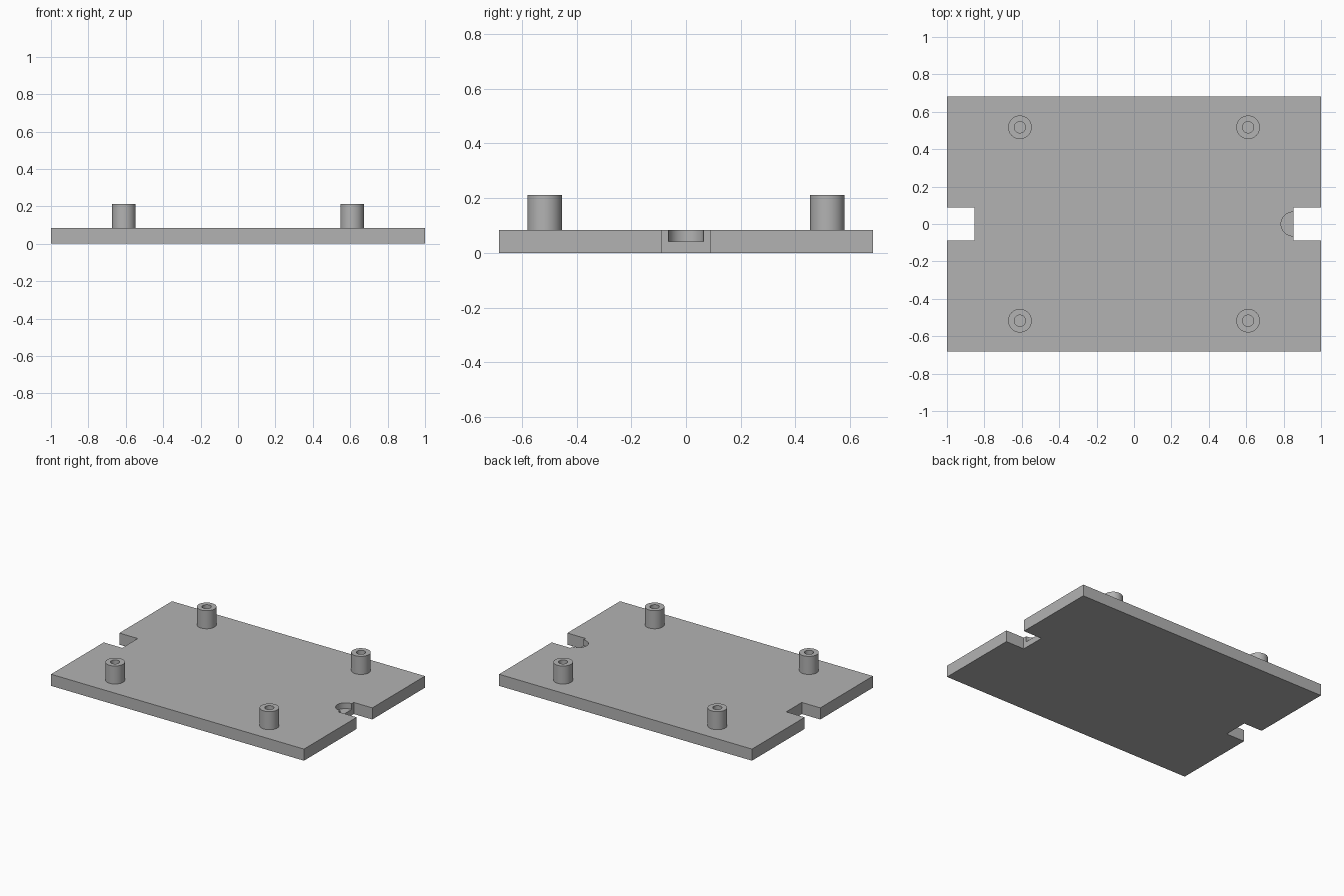
import bpy, bmesh
from math import pi, radians
from mathutils import Vector

cube = bpy.data.objects.get("Cube")
if cube:
    bpy.data.objects.remove(cube, do_unlink=True)

PLATE_TOP, POST_TOP = 0.083, 0.212
HALF_Y, NOTCH_X, NOTCH_Y = 0.683, 0.854, 0.088

grey = bpy.data.materials.new("plain grey")
grey.use_nodes = True
colour = (0.45, 0.45, 0.45, 1)
grey.diffuse_color = colour
grey.node_tree.nodes["Principled BSDF"].inputs["Base Color"].default_value = colour


def add_object(name, bm):
    bmesh.ops.recalc_face_normals(bm, faces=bm.faces)
    mesh = bpy.data.meshes.new(name)
    bm.to_mesh(mesh)
    bm.free()
    mesh.materials.append(grey)
    obj = bpy.data.objects.new(name, mesh)
    bpy.context.collection.objects.link(obj)
    return obj


def smooth(obj):
    bpy.ops.object.select_all(action='DESELECT')
    obj.select_set(True)
    bpy.context.view_layer.objects.active = obj
    bpy.ops.object.shade_smooth_by_angle(angle=radians(30))


# Base plate: outline with a square notch in each short side
right = [(1, -HALF_Y), (1, -NOTCH_Y), (NOTCH_X, -NOTCH_Y),
         (NOTCH_X, NOTCH_Y), (1, NOTCH_Y), (1, HALF_Y)]
outline = right + [(-x, -y) for x, y in right]
bm = bmesh.new()
face = bm.faces.new([bm.verts.new((x, y, 0)) for x, y in outline])
top = bmesh.ops.extrude_face_region(bm, geom=[face])["geom"]
bmesh.ops.translate(bm, vec=(0, 0, PLATE_TOP),
                    verts=[v for v in top if isinstance(v, bmesh.types.BMVert)])
plate = add_object("base_plate", bm)

# Half-round recess beside the left notch, cut to half the plate's depth
bm = bmesh.new()
bmesh.ops.create_cone(bm, cap_ends=True, segments=48, radius1=0.064, radius2=0.064, depth=0.2)
bmesh.ops.translate(bm, verts=bm.verts, vec=(0.85, 0, 0.142))
cutter = add_object("recess_cutter", bm)
cutter.hide_render = True
cut = plate.modifiers.new("recess", 'BOOLEAN')
cut.object = cutter
cut.solver = 'EXACT'
bpy.context.view_layer.objects.active = plate
bpy.ops.object.modifier_apply(modifier=cut.name)
bpy.data.objects.remove(cutter, do_unlink=True)
smooth(plate)

# Four hollow standoff posts, spun from a profile
profile = [(0.063, PLATE_TOP), (0.063, POST_TOP), (0.03, POST_TOP), (0.03, PLATE_TOP), (0, PLATE_TOP)]
for side, sx in (("left", 1), ("right", -1)):
    for end, sy in (("front", -1), ("back", 1)):
        bm = bmesh.new()
        verts = [bm.verts.new((r, 0, z)) for r, z in profile]
        edges = [bm.edges.new(pair) for pair in zip(verts, verts[1:])]
        bmesh.ops.spin(bm, geom=verts + edges, cent=(0, 0, 0), axis=(0, 0, 1),
                       angle=2 * pi, steps=48)
        bmesh.ops.remove_doubles(bm, verts=bm.verts, dist=0.0005)
        bmesh.ops.holes_fill(bm, edges=[e for e in bm.edges if e.is_boundary])
        post = add_object(f"{end}_{side}_standoff", bm)
        post.location = Vector((0.61 * sx, 0.517 * sy, 0))
        smooth(post)
